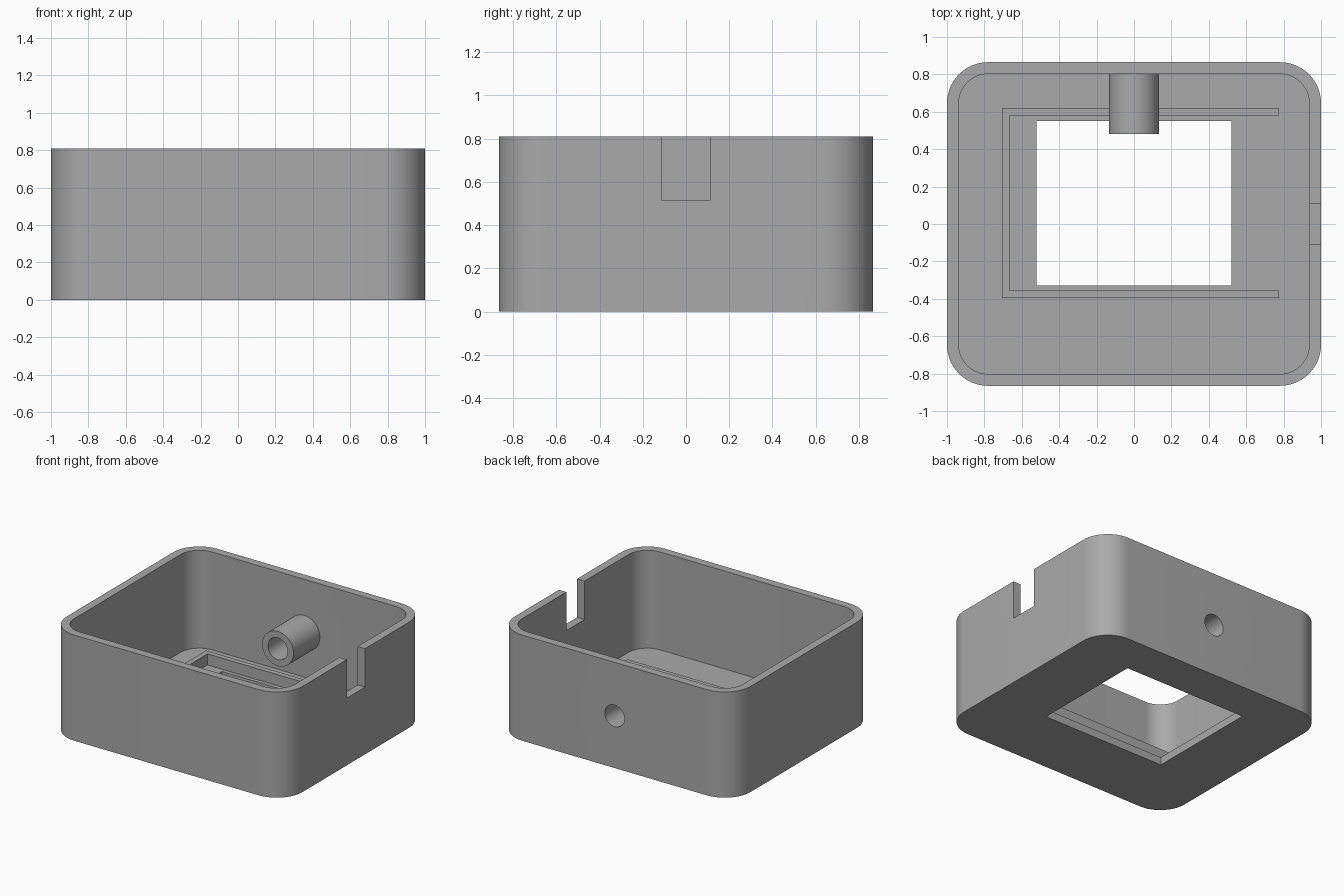
import bpy
import bmesh
import math
from mathutils import Matrix

if "Cube" in bpy.data.objects:
    bpy.data.objects.remove(bpy.data.objects["Cube"], do_unlink=True)

grey = bpy.data.materials.new("plain grey")
colour = (0.4, 0.4, 0.4, 1)
grey.diffuse_color = colour
grey.use_nodes = True
grey.node_tree.nodes["Principled BSDF"].inputs["Base Color"].default_value = colour


def prism(name, outline, z0, z1):
    """Extrude a flat outline upwards from z0 to z1."""
    bm = bmesh.new()
    face = bm.faces.new([bm.verts.new((x, y, z0)) for x, y in outline])
    top = bmesh.ops.extrude_face_region(bm, geom=[face])["geom"]
    verts = [v for v in top if isinstance(v, bmesh.types.BMVert)]
    bmesh.ops.translate(bm, verts=verts, vec=(0, 0, z1 - z0))
    return finish(name, bm)


def cylinder(name, radius, y0, y1, z):
    """Cylinder lying along y."""
    bm = bmesh.new()
    place = Matrix.Translation((0, (y0 + y1) / 2, z)) @ Matrix.Rotation(math.pi / 2, 4, "X")
    bmesh.ops.create_cone(bm, cap_ends=True, segments=64, radius1=radius,
                          radius2=radius, depth=y1 - y0, matrix=place)
    return finish(name, bm)


def finish(name, bm):
    bmesh.ops.recalc_face_normals(bm, faces=bm.faces)
    mesh = bpy.data.meshes.new(name)
    bm.to_mesh(mesh)
    bm.free()
    mesh.materials.append(grey)
    obj = bpy.data.objects.new(name, mesh)
    bpy.context.collection.objects.link(obj)
    return obj


def rectangle(x0, x1, y0, y1):
    return [(x0, y0), (x1, y0), (x1, y1), (x0, y1)]


def rounded(half_x, half_y, radius, steps=16):
    points = []
    for quarter, (sx, sy) in enumerate([(1, 1), (-1, 1), (-1, -1), (1, -1)]):
        for i in range(steps + 1):
            a = (quarter + i / steps) * math.pi / 2
            points.append((sx * (half_x - radius) + radius * math.cos(a),
                           sy * (half_y - radius) + radius * math.sin(a)))
    return points


def combine(obj, other, operation="DIFFERENCE"):
    other.hide_render = True
    mod = obj.modifiers.new("combine", "BOOLEAN")
    mod.object = other
    mod.operation = operation
    mod.solver = "EXACT"
    bpy.context.view_layer.objects.active = obj
    bpy.ops.object.modifier_apply(modifier=mod.name)
    bpy.data.objects.remove(other, do_unlink=True)


HEIGHT, FLOOR, WALL = 0.81, 0.06, 0.063
HALF_Y = 0.865
HOLE_Z = 0.4

# Open box with rounded corners
case = prism("case", rounded(1, HALF_Y, 0.22), 0, HEIGHT)
combine(case, prism("cavity", rounded(1 - WALL, HALF_Y - WALL, 0.157), FLOOR, 1))

# Tube on the inside of the back wall, bored through to the outside
combine(case, cylinder("tube", 0.133, 0.482, 0.83, HOLE_Z), "UNION")
combine(case, cylinder("bore", 0.083, 0.4, 1, HOLE_Z))

# Floor window and cable notch in the left wall
combine(case, prism("window", rectangle(-0.52, 0.52, -0.33, 0.55), -0.1, 0.1))
combine(case, prism("notch", rectangle(0.9, 1.1, -0.11, 0.11), 0.515, 1))

# C-shaped retaining rail around the window, open towards the notch
rail = prism("window_rail", [(0.775, -0.395), (0.775, -0.355), (-0.665, -0.355),
                             (-0.665, 0.58), (0.775, 0.58), (0.775, 0.62),
                             (-0.705, 0.62), (-0.705, -0.395)], FLOOR, 0.145)

# Smooth rounded walls, crisp edges
bpy.ops.object.select_all(action="DESELECT")
case.select_set(True)
bpy.context.view_layer.objects.active = case
bpy.ops.object.shade_smooth_by_angle(angle=math.radians(30))
